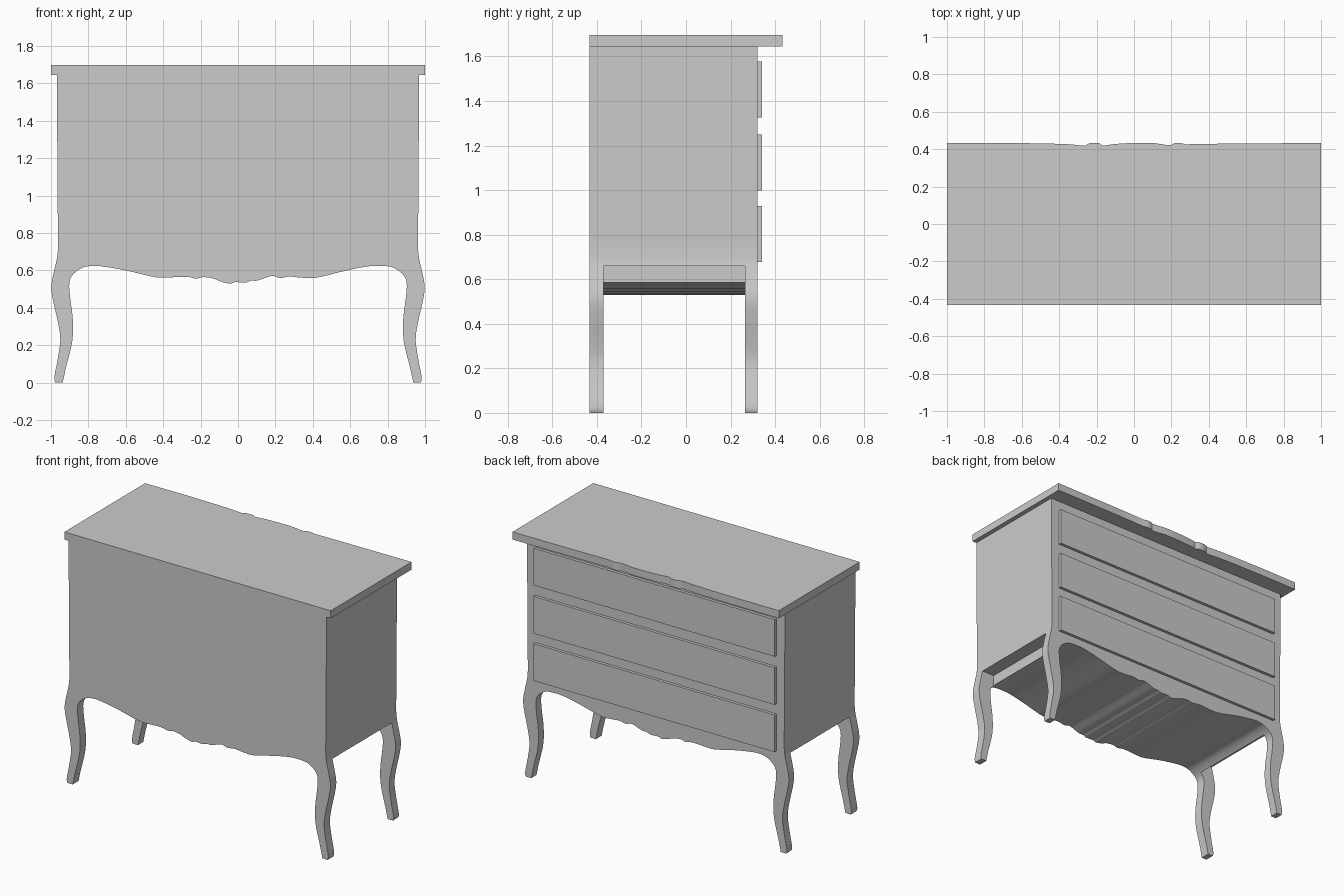
import bpy
import bmesh
from mathutils import Vector
from math import radians

default_cube = bpy.data.objects.get("Cube")
if default_cube:
    bpy.data.objects.remove(default_cube, do_unlink=True)

# One plain grey finish
grey = bpy.data.materials.new("plain_grey")
grey.use_nodes = True
colour = (0.6, 0.6, 0.6, 1)
grey.diffuse_color = colour
grey.node_tree.nodes["Principled BSDF"].inputs["Base Color"].default_value = colour


def smooth_chain(points, steps=4):
    """Rounded open curve through the given 2D points."""
    pts = [Vector(p) for p in points]
    pts = [pts[0]] + pts + [pts[-1]]
    result = []
    for a, b, c, d in zip(pts, pts[1:], pts[2:], pts[3:]):
        for i in range(steps):
            t = i / steps
            result.append(0.5 * (2 * b + (c - a) * t
                                 + (2 * a - 5 * b + 4 * c - d) * t ** 2
                                 + (3 * b - a - 3 * c + d) * t ** 3))
    return result + [pts[-1]]


def mirrored(points):
    return [(-x, other) for x, other in points]


def prism(name, corners, offset):
    """Extrude a closed outline of 3D corners along the offset."""
    bm = bmesh.new()
    face = bm.faces.new([bm.verts.new(c) for c in corners])
    extruded = bmesh.ops.extrude_face_region(bm, geom=[face], use_keep_orig=True)
    moved = [g for g in extruded["geom"] if isinstance(g, bmesh.types.BMVert)]
    bmesh.ops.translate(bm, verts=moved, vec=offset)
    bmesh.ops.recalc_face_normals(bm, faces=bm.faces)
    mesh = bpy.data.meshes.new(name)
    bm.to_mesh(mesh)
    bm.free()
    mesh.materials.append(grey)
    obj = bpy.data.objects.new(name, mesh)
    bpy.context.collection.objects.link(obj)
    return obj


def box(name, x, y, z):
    corners = [(x[0], y[0], z[0]), (x[1], y[0], z[0]),
               (x[1], y[0], z[1]), (x[0], y[0], z[1])]
    return prism(name, corners, (0, y[1] - y[0], 0))


def make_active(obj):
    bpy.ops.object.select_all(action="DESELECT")
    obj.select_set(True)
    bpy.context.view_layer.objects.active = obj


def soften(obj):
    make_active(obj)
    bpy.ops.object.shade_smooth_by_angle(angle=radians(30))


BACK, FRONT = -0.434, 0.322

# Carcass outline: side and curved leg, then inner leg, then wavy apron
leg_outer = [(.963, .8), (.962, .74), (.967, .67), (.985, .59), (.998, .51),
             (.987, .43), (.962, .32), (.95, .23), (.963, .13), (.982, .03),
             (.977, 0)]
leg_inner = [(.937, 0), (.92, .08), (.892, .19), (.882, .27), (.885, .36),
             (.897, .45), (.902, .53), (.885, .575), (.84, .61), (.8, .622)]
apron = [(-.74, .623), (-.6, .6), (-.46, .567), (-.4, .561), (-.28, .566),
         (-.225, .556), (-.185, .564), (-.13, .556), (-.1, .543),
         (-.045, .529), (-.015, .537), (.04, .535), (.07, .545),
         (.105, .546), (.18, .57), (.225, .559), (.275, .567), (.34, .561),
         (.42, .561), (.57, .597), (.7, .622)]
side = [(.969, 1.66)] + [tuple(p) for p in smooth_chain(leg_outer)]
underside = smooth_chain(mirrored(leg_inner) + apron + leg_inner[::-1])
outline = mirrored(side) + [tuple(p) for p in underside] + side[::-1]
carcass = prism("carcass_and_legs", [(x, BACK, z) for x, z in outline],
                (0, FRONT - BACK, 0))

# Open the sides between front and back legs
for label, sign in (("left", 1), ("right", -1)):
    cutter = box(label + "_side_cutter", sorted((sign * .875, sign * 1.2)),
                 (-.371, .265), (-.1, .66))
    cutter.hide_render = True
    make_active(carcass)
    cut = carcass.modifiers.new("side_opening", "BOOLEAN")
    cut.operation = "DIFFERENCE"
    cut.solver = "EXACT"
    cut.object = cutter
    bpy.ops.object.modifier_apply(modifier=cut.name)
    bpy.data.objects.remove(cutter, do_unlink=True)
soften(carcass)

# Top board with a gently shaped edge over the drawers
edge = [(-1, .432), (-.7, .434), (-.45, .43), (-.34, .426), (-.265, .418),
        (-.235, .433), (-.19, .433), (-.165, .419), (-.1, .428), (0, .434),
        (.1, .434), (.17, .423), (.195, .421), (.22, .433), (.25, .433),
        (.275, .426), (.5, .43), (1, .433)]
board = [(-1, BACK)] + edge + [(1, BACK)]
soften(prism("top_board", [(x, y, 1.645) for x, y in board], (0, 0, .052)))

# Three raised drawer fronts
for name, bottom in (("lower", .677), ("middle", .998), ("upper", 1.325)):
    box(name + "_drawer_front", (-.905, .905), (FRONT - .01, .342),
        (bottom, bottom + .252))
